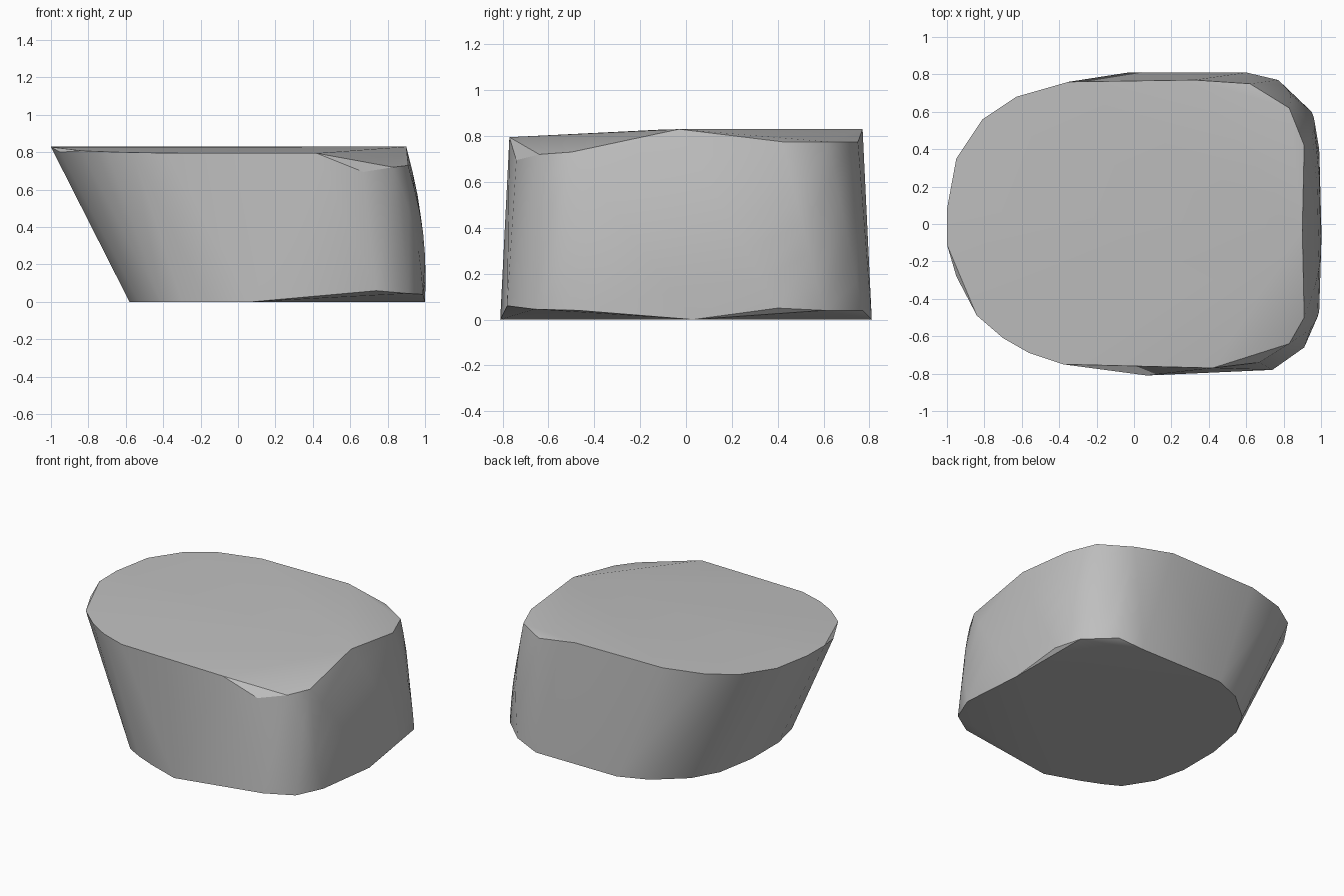
import bpy
import bmesh
import math
from mathutils import Vector

default_cube = bpy.data.objects.get("Cube")
if default_cube:
    bpy.data.objects.remove(default_cube, do_unlink=True)

HEIGHT = 0.83
RINGS = 6

# Matching outlines of the upper and lower rims, running the same way round
top_outline = [
    (-1, .08), (-.95, .35), (-.81, .56), (-.63, .68), (-.35, .76),
    (.32, .77), (.62, .75), (.83, .62), (.91, .42), (.9, -.03),
    (.91, -.5), (.83, -.64), (.67, -.74), (.42, -.77), (-.38, -.75),
    (-.56, -.69), (-.7, -.61), (-.84, -.49), (-.95, -.28), (-1, -.11)]
bottom_outline = [
    (-.58, .1), (-.53, .38), (-.43, .56), (-.23, .73), (-.03, .81),
    (.25, .81), (.6, .81), (.77, .77), (.95, .6), (.99, .4),
    (1, .03), (.99, -.47), (.91, -.66), (.74, -.78), (.07, -.81),
    (-.16, -.73), (-.3, -.67), (-.41, -.61), (-.53, -.42), (-.58, -.2)]

# Worn corners: how far a rim point sits below the top or above the ground
top_wear = {6: .055, 7: .055, 8: .055, 10: .1, 11: .11, 12: .135, 18: .03}
bottom_wear = {7: .04, 8: .04, 9: .05, 11: .04, 12: .045, 13: .06}


def top_height(index, y):
    """The front half of the top slopes gently down towards the front."""
    slope = 0.05 * max(0, -y - 0.07)
    return HEIGHT - top_wear.get(index, slope)


def side_column(index):
    """Points from the lower rim to the upper rim, bulging on the +x side."""
    tx, ty = top_outline[index]
    bx, by = bottom_outline[index]
    upper = Vector((tx, ty, top_height(index, ty)))
    lower = Vector((bx, by, bottom_wear.get(index, 0)))
    for ring in range(RINGS + 1):
        t = ring / RINGS
        point = lower.lerp(upper, t)
        if tx > 0.8:
            point.x += 0.035 * math.sin(math.pi * t)
        yield point


def make_stone(name, material):
    bm = bmesh.new()
    for index in range(len(top_outline)):
        for point in side_column(index):
            bm.verts.new(point)

    # Wrap the columns in one tight skin and drop the points inside it
    hull = bmesh.ops.convex_hull(bm, input=bm.verts[:])
    spare = {v for key in ("geom_interior", "geom_unused") for v in hull[key]
             if isinstance(v, bmesh.types.BMVert)}
    bmesh.ops.delete(bm, geom=list(spare), context='VERTS')
    bmesh.ops.dissolve_limit(bm, angle_limit=math.radians(1),
                             verts=bm.verts[:], edges=bm.edges[:])
    bmesh.ops.recalc_face_normals(bm, faces=bm.faces[:])

    mesh = bpy.data.meshes.new(name)
    bm.to_mesh(mesh)
    bm.free()
    mesh.materials.append(material)
    stone = bpy.data.objects.new(name, mesh)
    bpy.context.collection.objects.link(stone)
    return stone


# Plain grey stone
grey = bpy.data.materials.new("stone_grey")
grey.use_nodes = True
colour = (0.52, 0.52, 0.52, 1)
grey.diffuse_color = colour
grey.node_tree.nodes["Principled BSDF"].inputs["Base Color"].default_value = colour

stone = make_stone("leaning_stone", grey)

# Soft sides with crisp rims
bpy.ops.object.select_all(action='DESELECT')
stone.select_set(True)
bpy.context.view_layer.objects.active = stone
bpy.ops.object.shade_smooth_by_angle(angle=math.radians(30))
